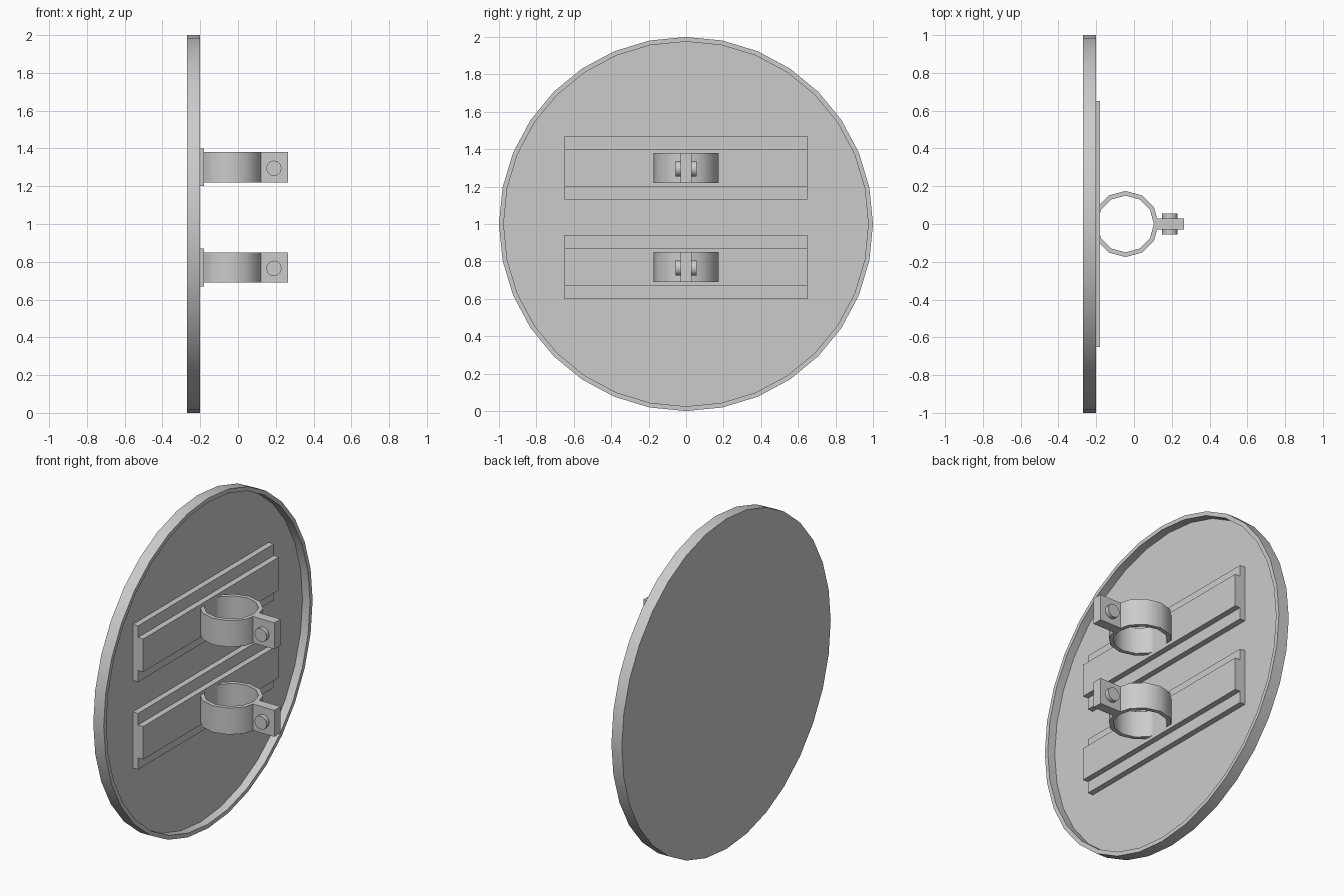
import bpy, bmesh
from math import radians, pi, sin, cos

cube = bpy.data.objects.get("Cube")
if cube:
    bpy.data.objects.remove(cube)

grey = bpy.data.materials.new("sign_grey")
grey.use_nodes = True
grey.diffuse_color = (0.6, 0.6, 0.6, 1)
grey.node_tree.nodes["Principled BSDF"].inputs["Base Color"].default_value = (0.6, 0.6, 0.6, 1)


def finish(bm, name):
    bmesh.ops.recalc_face_normals(bm, faces=bm.faces)
    mesh = bpy.data.meshes.new(name)
    bm.to_mesh(mesh)
    bm.free()
    mesh.materials.append(grey)
    obj = bpy.data.objects.new(name, mesh)
    bpy.context.collection.objects.link(obj)
    bpy.ops.object.select_all(action='DESELECT')
    obj.select_set(True)
    bpy.context.view_layer.objects.active = obj
    bpy.ops.object.shade_smooth_by_angle(angle=radians(35))
    return obj


def extrude(name, points, offset):
    """Solid made by sweeping a flat outline along an offset."""
    bm = bmesh.new()
    face = bm.faces.new([bm.verts.new(p) for p in points])
    new = bmesh.ops.extrude_face_region(bm, geom=[face])["geom"]
    bmesh.ops.translate(bm, vec=offset, verts=[v for v in new if isinstance(v, bmesh.types.BMVert)])
    return finish(bm, name)


def circle(sides, radius):
    return [(radius * cos(2 * pi * i / sides), radius * sin(2 * pi * i / sides)) for i in range(sides)]


# Round dish with a raised rim on the bracket side
bm = bmesh.new()
loops = []
for x, r in ((-0.27, 1), (-0.2, 1), (-0.2, 0.975), (-0.25, 0.975)):
    loops.append([bm.verts.new((x, a, 1 + b)) for a, b in circle(32, r)])
for low, high in zip(loops, loops[1:]):
    for i in range(32):
        j = (i + 1) % 32
        bm.faces.new((low[i], low[j], high[j], high[i]))
bm.faces.new(loops[0])
bm.faces.new(loops[-1])
finish(bm, "sign_dish")

for label, z in (("upper", 1.3), ("lower", 0.77)):
    # Stepped mounting rail
    half = [(-0.25, 0.17), (-0.215, 0.17), (-0.215, 0.1), (-0.18, 0.1)]
    profile = half + [(x, -h) for x, h in reversed(half)]
    extrude(label + "_rail", [(x, -0.65, z + h) for x, h in profile], (0, 1.3, 0))

    # Pole clamp ring
    bm = bmesh.new()
    rings = [[bm.verts.new((a - 0.045, b, z + h)) for a, b in circle(12, r)]
             for r, h in ((0.175, -0.08), (0.175, 0.08), (0.15, 0.08), (0.15, -0.08))]
    for k in range(4):
        low, high = rings[k], rings[(k + 1) % 4]
        for i in range(12):
            j = (i + 1) % 12
            bm.faces.new((low[i], low[j], high[j], high[i]))
    finish(bm, label + "_clamp_ring")

    # Clamp lug and the bolt through it
    lug = [(0.11, -0.03), (0.265, -0.03), (0.265, 0.03), (0.11, 0.03)]
    extrude(label + "_clamp_lug", [(x, y, z - 0.08) for x, y in lug], (0, 0, 0.16))
    extrude(label + "_bolt", [(0.19 + a, -0.055, z - 0.005 + b) for a, b in circle(12, 0.041)], (0, 0.11, 0))
